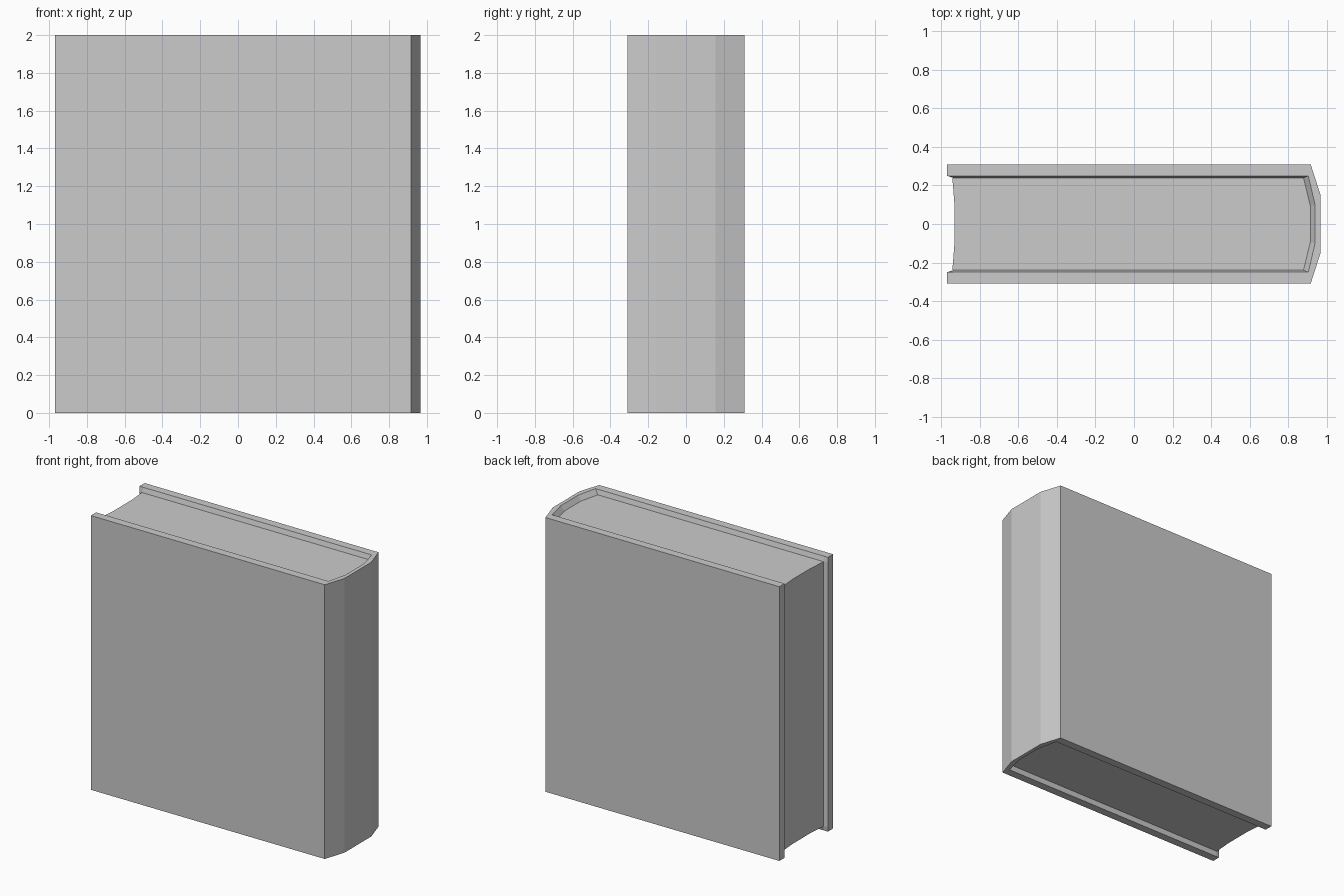
import bpy
import bmesh

if "Cube" in bpy.data.objects:
    bpy.data.objects.remove(bpy.data.objects["Cube"])


def mirror(half):
    """Close a half outline (y > 0) by mirroring it across y = 0."""
    return half + [(x, -y) for x, y in reversed(half)]


def loft(name, rings):
    """Skin a stack of (z, outline) rings with equal point counts and cap the ends."""
    bm = bmesh.new()
    loops = [[bm.verts.new((x, y, z)) for x, y in outline] for z, outline in rings]
    n = len(loops[0])
    for lower, upper in zip(loops, loops[1:]):
        for i in range(n):
            j = (i + 1) % n
            bm.faces.new((lower[i], lower[j], upper[j], upper[i]))
    bm.faces.new(loops[0])
    bm.faces.new(loops[-1])
    bmesh.ops.recalc_face_normals(bm, faces=bm.faces[:])
    mesh = bpy.data.meshes.new(name)
    bm.to_mesh(mesh)
    bm.free()
    obj = bpy.data.objects.new(name, mesh)
    bpy.context.collection.objects.link(obj)
    return obj


HEIGHT = 2.0
RECESS = 0.035   # how far the paper sits below the cover rim

# Half outlines, from fore-edge to spine
outer = [(-0.97, 0.31), (0.917, 0.31), (0.967, 0.155)]
rim = [(-0.97, 0.25), (-0.94, 0.25), (0.905, 0.25), (0.94, 0.10)]
seat = [(-0.97, 0.25), (-0.94, 0.24), (0.88, 0.24), (0.915, 0.095)]
paper = [(-0.932, 0.10), (-0.943, 0.24), (0.88, 0.24), (0.915, 0.095)]


def c_section(inner):
    """Cover cross-section: outside of the boards and spine, then back inside."""
    return mirror(outer) + list(reversed(mirror(inner)))


# Cover boards and faceted spine; the inside slopes from the rim to the paper
loft("cover", [
    (0.0, c_section(rim)),
    (RECESS, c_section(seat)),
    (HEIGHT - RECESS, c_section(seat)),
    (HEIGHT, c_section(rim)),
])

# Paper block with a hollow fore-edge
loft("pages", [(RECESS, mirror(paper)), (HEIGHT - RECESS, mirror(paper))])
